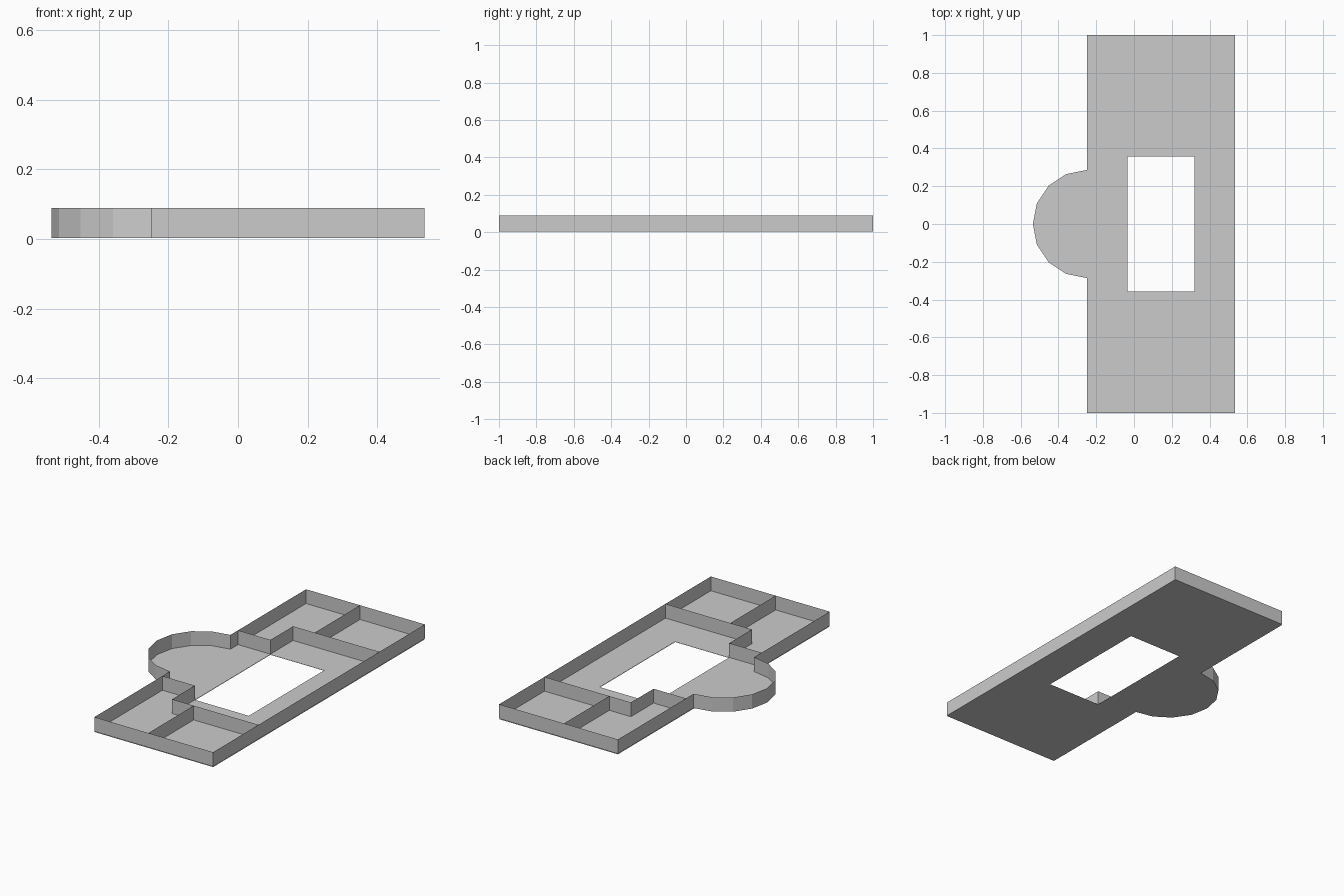
import bpy, bmesh, math

if "Cube" in bpy.data.objects:
    bpy.data.objects.remove(bpy.data.objects["Cube"])

U = 1 / 14            # plan module
FLOOR_Z = 0.004       # floor sheet sits just above the tiled underside
TOP_Z = 1.25 * U

grey = bpy.data.materials.new("plain_grey")
grey.diffuse_color = (0.6, 0.6, 0.6, 1)
grey.use_nodes = True
grey.node_tree.nodes["Principled BSDF"].inputs["Base Color"].default_value = grey.diffuse_color


def finish(name, bm):
    mesh = bpy.data.meshes.new(name)
    bm.to_mesh(mesh)
    bm.free()
    mesh.materials.append(grey)
    obj = bpy.data.objects.new(name, mesh)
    bpy.context.collection.objects.link(obj)
    return obj


def wall(name, points):
    """Thin upright sheet following a path given in plan modules."""
    bm = bmesh.new()
    cols = [[bm.verts.new((x * U, y * U, z)) for z in (FLOOR_Z, TOP_Z)]
            for x, y in points]
    for (a, b), (c, d) in zip(cols, cols[1:]):
        bm.faces.new((a, c, d, b))
    return finish(name, bm)


def sheet(name, polygons, z):
    bm = bmesh.new()
    for poly in polygons:
        bm.faces.new([bm.verts.new((x * U, y * U, z)) for x, y in poly])
    return finish(name, bm)


def rect(x0, x1, y0, y1):
    return [(x0, y0), (x1, y0), (x1, y1), (x0, y1)]


# Half-round bay, eight flat segments
bay = [(-3.5 - 4 * math.sin(i * math.pi / 8), 4 * math.cos(i * math.pi / 8))
       for i in range(9)]

# Outer wall: one run from bay edge to bay edge, including the bay curve
wall("outer_wall", [(-3.5, 4), (-3.5, 14), (7.5, 14), (7.5, -14),
                    (-3.5, -14), (-3.5, -4)])
wall("bay_wall", bay)

# Inner partitions, mirrored front to back
for side, s in (("back", 1), ("front", -1)):
    wall(side + "_stepped_wall",
         [(-3.5, 5 * s), (-0.5, 5 * s), (-0.5, 8 * s), (7.5, 8 * s)])
    wall(side + "_dividing_wall", [(1.5, 8 * s), (1.5, 14 * s)])

# Floor around the rectangular opening
floor = sheet("floor", [rect(-3.5, 7.5, 5, 14), rect(-3.5, 7.5, -14, -5),
                        rect(-3.5, -0.5, -5, 5), rect(4.5, 7.5, -5, 5)], FLOOR_Z)
bm = bmesh.new()
bm.from_mesh(floor.data)
bmesh.ops.remove_doubles(bm, verts=bm.verts, dist=1e-5)
bm.to_mesh(floor.data)
bm.free()
sheet("bay_floor", [bay], FLOOR_Z)

# Tiled underside: separate square tiles, leaving the opening free
tiles = [rect(i - 3.5, i - 2.5, j, j + 1)[::-1]
         for i in range(11) for j in range(-14, 14)
         if not (3 <= i < 8 and -5 <= j < 5)]
sheet("underside_tiles", tiles, 0)
